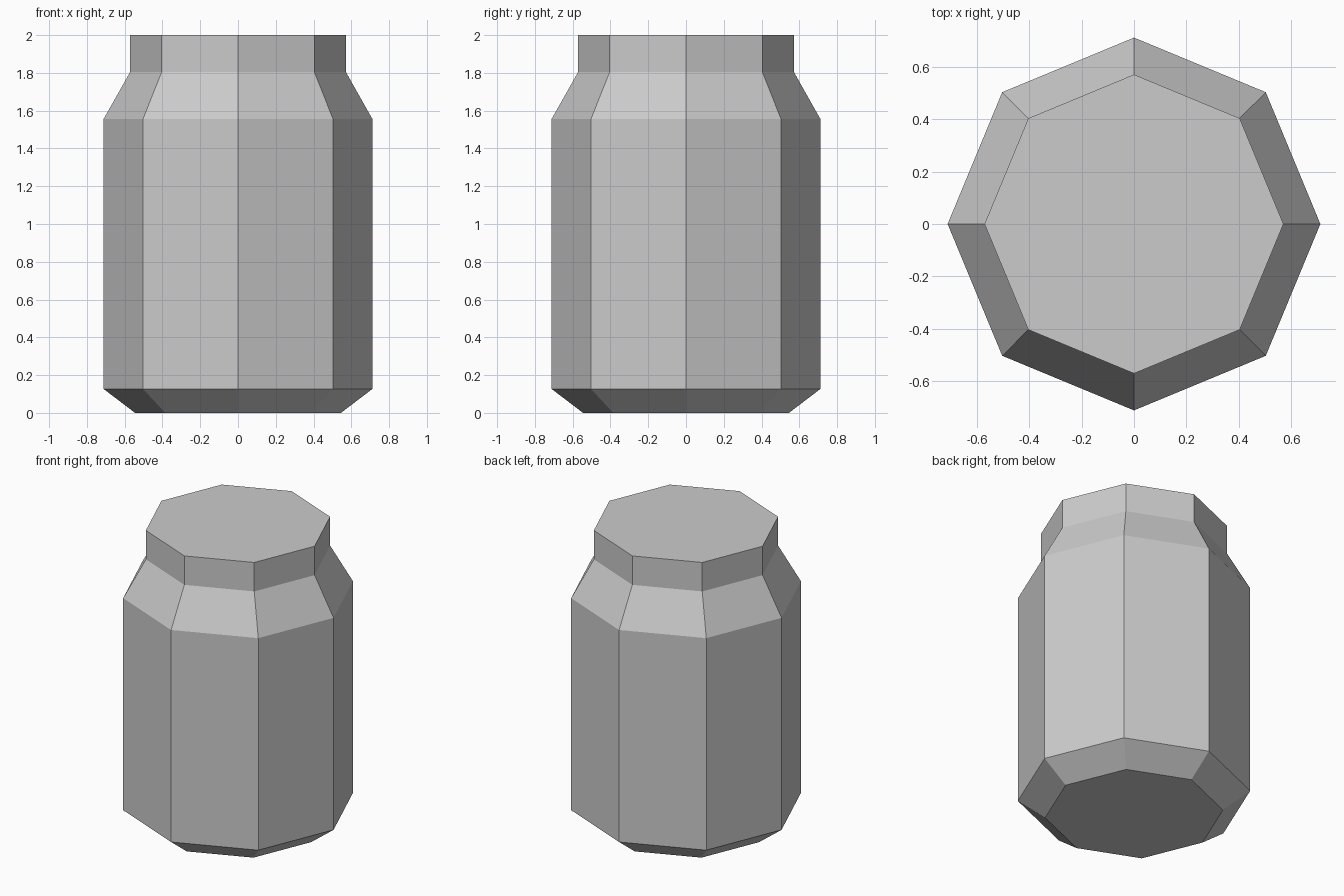
import bpy, bmesh
from math import cos, sin, pi

if "Cube" in bpy.data.objects:
    bpy.data.objects.remove(bpy.data.objects["Cube"])

SIDES = 8
# radius, height from base to rim
PROFILE = [(0.545, 0.0), (0.712, 0.127), (0.712, 1.555), (0.571, 1.805), (0.571, 2.0)]

bm = bmesh.new()
rings = [[bm.verts.new((r * cos(2 * pi * i / SIDES), r * sin(2 * pi * i / SIDES), z))
          for i in range(SIDES)] for r, z in PROFILE]

# walls: base bevel, body, shoulder, neck
for low, high in zip(rings, rings[1:]):
    for i in range(SIDES):
        j = (i + 1) % SIDES
        bm.faces.new((low[i], low[j], high[j], high[i]))

# flat base and flat top
bm.faces.new(rings[0][::-1])
bm.faces.new(rings[-1])

mesh = bpy.data.meshes.new("jar")
bm.to_mesh(mesh)
bm.free()
bpy.context.collection.objects.link(bpy.data.objects.new("jar", mesh))
